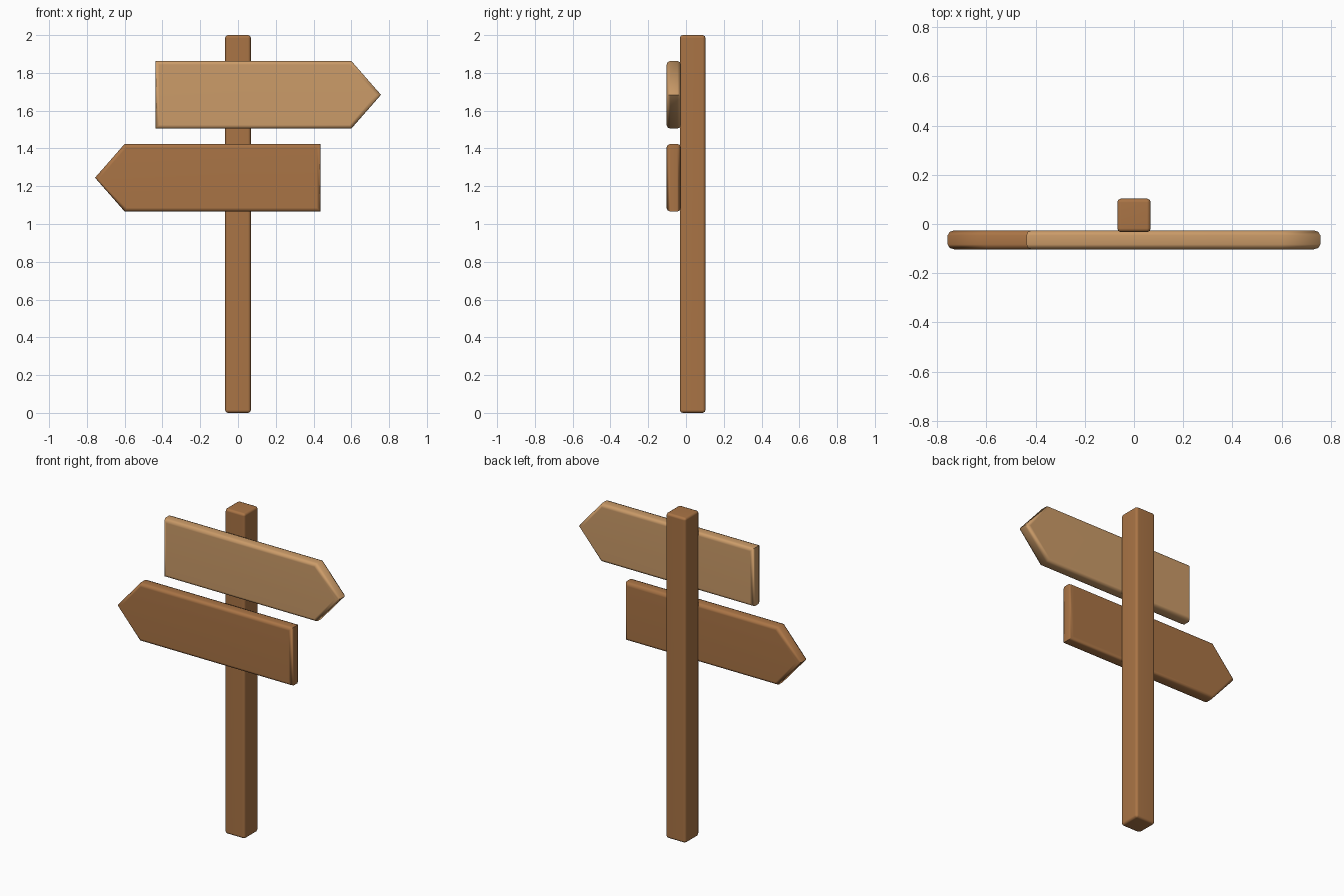
import bpy
import bmesh
import math

cube = bpy.data.objects.get("Cube")
if cube:
    bpy.data.objects.remove(cube, do_unlink=True)


def make_material(name, colour):
    mat = bpy.data.materials.new(name)
    mat.use_nodes = True
    mat.diffuse_color = (*colour, 1)
    bsdf = next(n for n in mat.node_tree.nodes if n.type == 'BSDF_PRINCIPLED')
    bsdf.inputs["Base Color"].default_value = (*colour, 1)
    return mat


light_wood = make_material("light wood", (0.60, 0.33, 0.14))
dark_wood = make_material("dark wood", (0.40, 0.175, 0.06))


def make_prism(name, outline, y_front, y_back, bevel, mat, round_corners):
    """Extrude an x-z outline along y and round its edges."""
    bm = bmesh.new()
    face = bm.faces.new([bm.verts.new((x, y_front, z)) for x, z in outline])
    extruded = bmesh.ops.extrude_face_region(bm, geom=[face])["geom"]
    for v in extruded:
        if isinstance(v, bmesh.types.BMVert):
            v.co.y = y_back
    bmesh.ops.recalc_face_normals(bm, faces=bm.faces)
    # Edges along y stay crisp on the boards
    edges = [e for e in bm.edges
             if round_corners or abs(e.verts[0].co.y - e.verts[1].co.y) < 0.001]
    bmesh.ops.bevel(bm, geom=edges, offset=bevel, segments=2, profile=0.5,
                    affect='EDGES', clamp_overlap=True)
    mesh = bpy.data.meshes.new(name)
    bm.to_mesh(mesh)
    bm.free()
    mesh.materials.append(mat)
    obj = bpy.data.objects.new(name, mesh)
    bpy.context.collection.objects.link(obj)
    bpy.ops.object.select_all(action='DESELECT')
    obj.select_set(True)
    bpy.context.view_layer.objects.active = obj
    bpy.ops.object.shade_smooth_by_angle(angle=math.radians(60))
    # Keep the broad faces flat
    weighted = obj.modifiers.new("Weighted Normals", 'WEIGHTED_NORMAL')
    weighted.keep_sharp = True
    return obj


def make_board(name, side, z_low, mat):
    """Arrow board pointing towards side (+1 or -1) along x."""
    height = 0.358
    z_high = z_low + height
    outline = [(-0.437, z_low), (0.6, z_low), (0.757, z_low + height / 2),
               (0.6, z_high), (-0.437, z_high)]
    outline = [(x * side, z) for x, z in outline]
    return make_prism(name, outline, -0.103, -0.026, 0.02, mat, False)


# Post
w = 0.068
make_prism("post", [(-w, 0), (w, 0), (w, 2), (-w, 2)],
           -0.033, 0.103, 0.015, dark_wood, True)

# Arrow boards
make_board("upper_board", 1, 1.505, light_wood)
make_board("lower_board", -1, 1.066, dark_wood)
